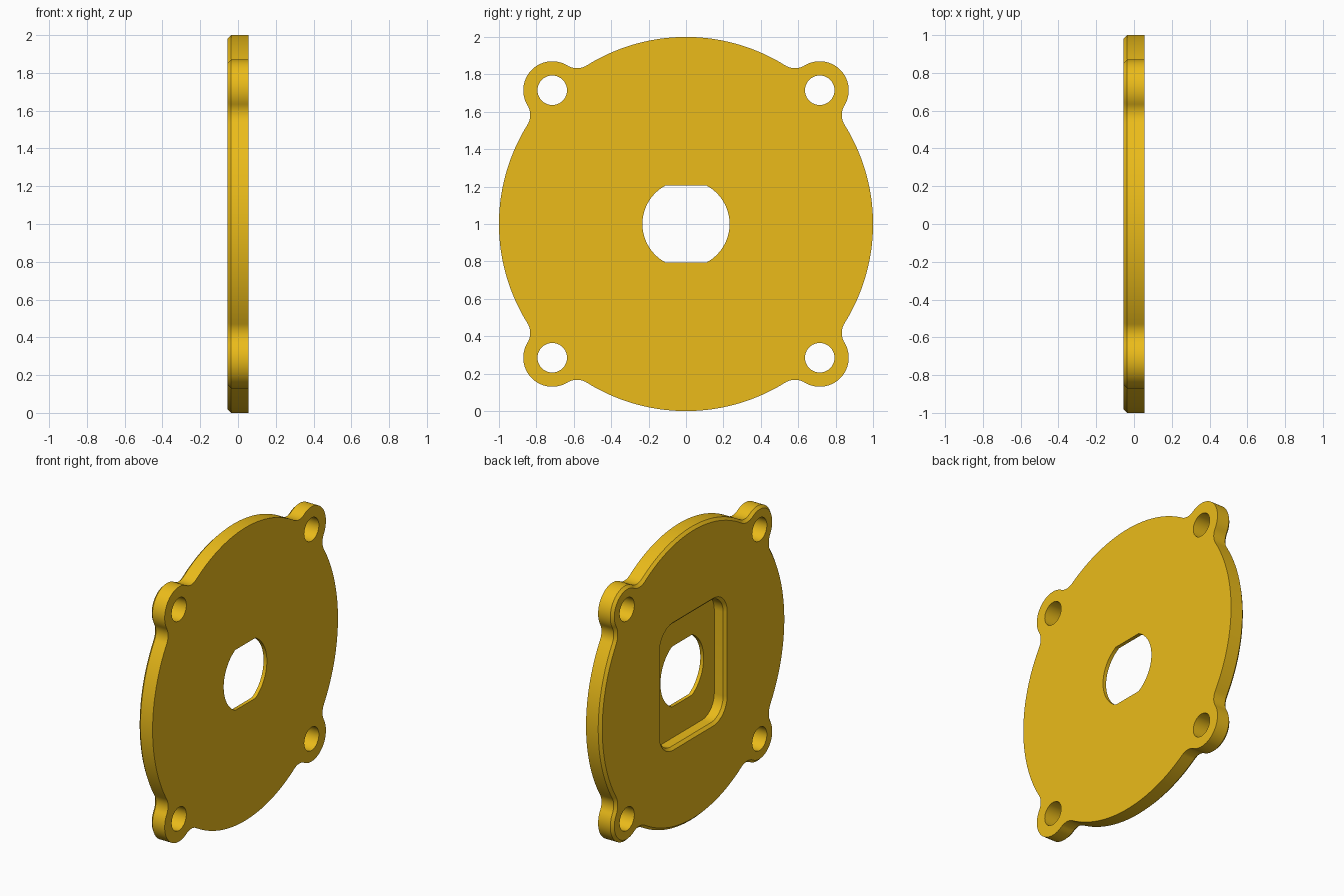
import bpy, bmesh
from math import sin, cos, pi, atan2, acos, asin, sqrt

if "Cube" in bpy.data.objects:
    bpy.data.objects.remove(bpy.data.objects["Cube"])

BACK, FRONT, FLOOR = -0.055, 0.055, 0.03   # plate faces and pocket floor along x
CHAMFER = 0.018
EAR = 0.715                                # ear offset in y and z


def arc(cx, cy, r, a0, a1, n):
    """Points on an arc, end point left out."""
    return [(cx + r * cos(a0 + (a1 - a0) * i / n),
             cy + r * sin(a0 + (a1 - a0) * i / n)) for i in range(n)]


def plate_outline(off):
    """Disc with four filleted ears, inset by off."""
    d, ear_r, fil_r = EAR * sqrt(2), 0.155, 0.1
    df, de = 1 + fil_r, ear_r + fil_r
    phi = acos((d * d + df * df - de * de) / (2 * d * df))
    fx, fy = df * cos(phi), df * sin(phi)
    beta = atan2(fy, fx - d)
    quarter = (arc(fx, -fy, fil_r + off, pi - phi, pi - beta, 12)
               + arc(d, 0, ear_r - off, -beta, beta, 32)
               + arc(fx, fy, fil_r + off, pi + beta, pi + phi, 12)
               + arc(0, 0, 1 - off, phi, pi / 2 - phi, 40))
    pts = []
    for k in range(4):
        a = pi / 4 + k * pi / 2
        pts += [(x * cos(a) - y * sin(a), x * sin(a) + y * cos(a)) for x, y in quarter]
    return pts


def pocket_outline(off):
    """Rounded rectangle, inset by off."""
    w, h, r = 0.366, 0.436, 0.15
    pts = []
    for k, (sy, sz) in enumerate([(1, 1), (-1, 1), (-1, -1), (1, -1)]):
        a = k * pi / 2
        cy, cz, rr = sy * (w - r), sz * (h - r), r - off
        pts += arc(cy, cz, rr, a, a + pi / 2, 14)
        pts.append((cy + rr * cos(a + pi / 2), cz + rr * sin(a + pi / 2)))
    return pts


def shaft_outline():
    """Circle with a flat at top and bottom."""
    r, flat = 0.233, 0.206
    a = asin(flat / r)
    return [p for s in (0, pi)
            for p in arc(0, 0, r, s - a, s + a, 36)
            + [(r * cos(s + a), r * sin(s + a))]]


bm = bmesh.new()


def loop(pts, x):
    vs = [bm.verts.new((x, y, z + 1)) for y, z in pts]
    return [bm.edges.new((vs[i - 1], vs[i])) for i in range(len(vs))], vs


def wall(*loops):
    for (_, a), (_, b) in zip(loops, loops[1:]):
        for i in range(len(a)):
            bm.faces.new((a[i - 1], a[i], b[i], b[i - 1]))


def cap(*loops):
    edges = [e for l in loops for e in l[0]]
    bmesh.ops.triangle_fill(bm, use_beauty=True, use_dissolve=False,
                            edges=edges, normal=(1, 0, 0))


# Outer rim with chamfered back edge
rim_back = loop(plate_outline(CHAMFER), BACK)
rim_mid = loop(plate_outline(0), BACK + CHAMFER)
rim_front = loop(plate_outline(0), FRONT)
wall(rim_back, rim_mid, rim_front)

# Pocket with chamfered mouth
pocket_mouth = loop(pocket_outline(0), BACK)
pocket_mid = loop(pocket_outline(CHAMFER), BACK + CHAMFER)
pocket_floor = loop(pocket_outline(CHAMFER), FLOOR)
wall(pocket_mouth, pocket_mid, pocket_floor)

# Shaft hole with two flats
shaft_in = loop(shaft_outline(), FLOOR)
shaft_out = loop(shaft_outline(), FRONT)
wall(shaft_in, shaft_out)

# Screw holes in the ears
holes_back, holes_front = [], []
for sy in (-1, 1):
    for sz in (-1, 1):
        pts = arc(sy * EAR, sz * EAR, 0.079, 0, 2 * pi, 40)
        holes_back.append(loop(pts, BACK))
        holes_front.append(loop(pts, FRONT))
        wall(holes_back[-1], holes_front[-1])

# Flat faces
cap(rim_back, pocket_mouth, *holes_back)
cap(pocket_floor, shaft_in)
cap(rim_front, shaft_out, *holes_front)
bmesh.ops.recalc_face_normals(bm, faces=bm.faces)

mesh = bpy.data.meshes.new("cover_plate")
bm.to_mesh(mesh)
bm.free()
plate = bpy.data.objects.new("cover_plate", mesh)
bpy.context.collection.objects.link(plate)

mat = bpy.data.materials.new("golden_yellow")
mat.diffuse_color = (0.83, 0.50, 0.01, 1)
mat.use_nodes = True
mat.node_tree.nodes["Principled BSDF"].inputs["Base Color"].default_value = mat.diffuse_color
mesh.materials.append(mat)

bpy.context.view_layer.objects.active = plate
plate.select_set(True)
bpy.ops.object.shade_smooth_by_angle(angle=pi / 6)
